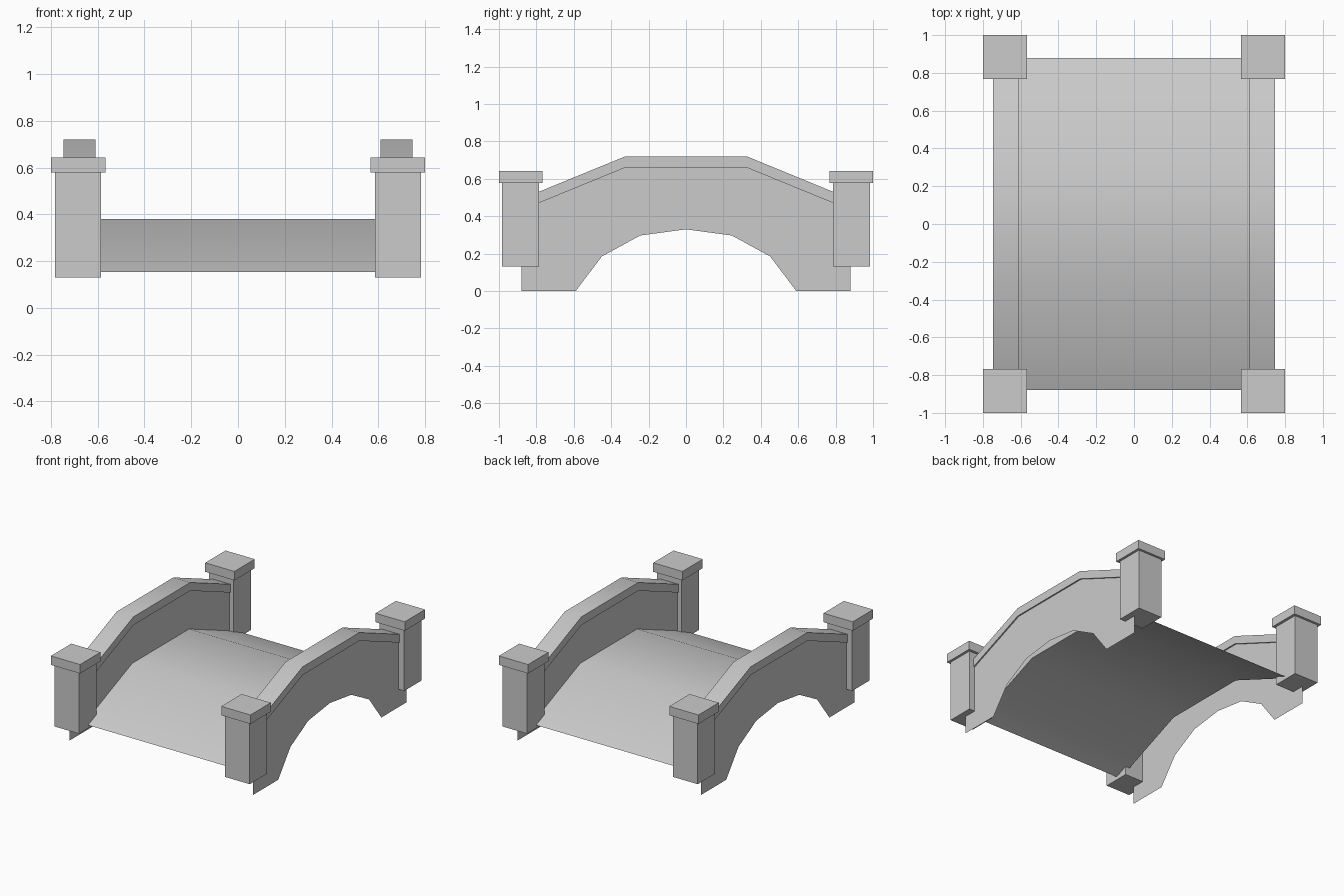
import bpy, bmesh
from mathutils import Matrix, Vector

if "Cube" in bpy.data.objects:
    bpy.data.objects.remove(bpy.data.objects["Cube"])

END, CREST = 0.88, 0.325           # half length and start of the level crest
SLOPE = 0.41


def hump(top):
    """Four (y, z) points: ramp up, level crest, ramp down."""
    low = top - SLOPE * (END - CREST)
    return [(-END, low), (-CREST, top), (CREST, top), (END, low)]


def finish(name, bm, mirror=(False, False), smooth=False):
    me = bpy.data.meshes.new(name)
    bm.to_mesh(me)
    bm.free()
    ob = bpy.data.objects.new(name, me)
    bpy.context.collection.objects.link(ob)
    if any(mirror):
        m = ob.modifiers.new("mirror", 'MIRROR')
        m.use_axis = (mirror[0], mirror[1], False)
    if smooth:
        bpy.ops.object.select_all(action='DESELECT')
        ob.select_set(True)
        bpy.context.view_layer.objects.active = ob
        bpy.ops.object.shade_smooth_by_angle()
    return ob


def sheet(name, x, profile, outward):
    """Flat wall face at x, mirrored to the other side."""
    bm = bmesh.new()
    f = bm.faces.new([bm.verts.new((x, y, z)) for y, z in profile])
    f.normal_update()
    if f.normal.x * outward < 0:
        f.normal_flip()
    return finish(name, bm, (True, False))


def block(name, lo, hi):
    """Box between two corners, mirrored to all four corners."""
    lo, hi = Vector(lo), Vector(hi)
    bm = bmesh.new()
    bmesh.ops.create_cube(bm, size=1, matrix=Matrix.Translation((lo + hi) / 2)
                          @ Matrix.Diagonal((*(hi - lo), 1)))
    return finish(name, bm, (True, True))


# Deck: open humped sheet between the walls
bm = bmesh.new()
rows = [[bm.verts.new((x, y, z)) for x in (-0.62, 0.62)] for y, z in hump(0.38)]
for a, b in zip(rows, rows[1:]):
    bm.faces.new((a[0], a[1], b[1], b[0]))
finish("deck", bm, smooth=True)

# Parapet walls: outer face with arch cut-out, inner face above the deck
half_arch = [(END, 0), (0.59, 0), (0.45, 0.185), (0.245, 0.297)]
arch = half_arch + [(0, 0.33)] + [(-y, z) for y, z in reversed(half_arch)]
sheet("outer_wall", 0.736, hump(0.66) + arch, 1)
sheet("inner_wall", 0.62, hump(0.66) + hump(0.38)[::-1], -1)

# Coping: capping strip along each parapet
bm = bmesh.new()
ring = hump(0.72) + hump(0.66)[::-1]
bm.faces.new([bm.verts.new((0.61, y, z)) for y, z in ring])
ext = bmesh.ops.extrude_face_region(bm, geom=bm.faces[:])
bmesh.ops.translate(bm, vec=(0.136, 0, 0),
                    verts=[g for g in ext["geom"] if isinstance(g, bmesh.types.BMVert)])
bmesh.ops.recalc_face_normals(bm, faces=bm.faces[:])
finish("coping", bm, (True, False), smooth=True)

# Corner posts and their caps
block("post", (0.586, 0.786, 0.13), (0.782, 0.983, 0.58))
block("post_cap", (0.566, 0.767, 0.578), (0.8, 1.0, 0.643))
